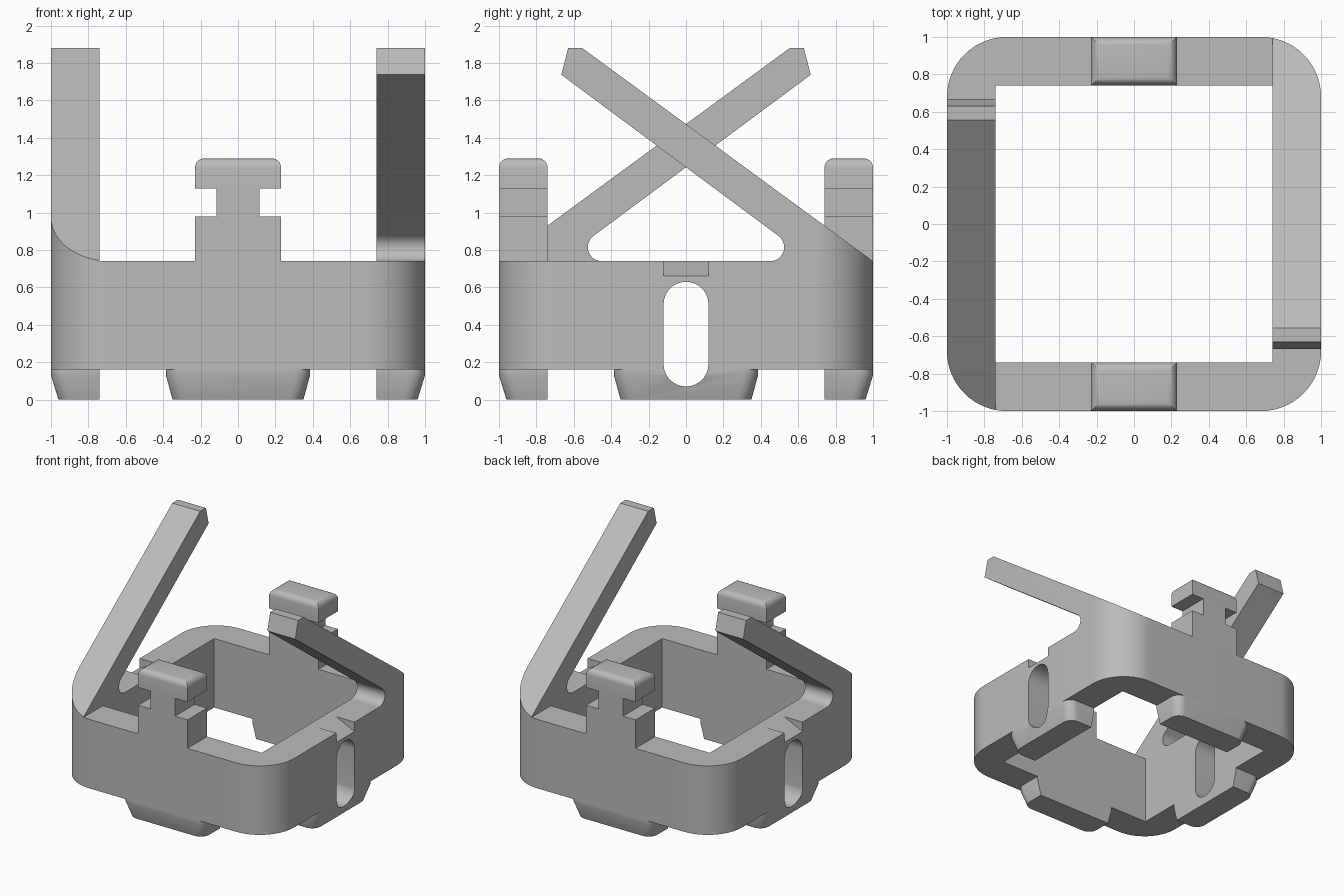
import bpy, bmesh, math
from mathutils import Matrix, Vector

if "Cube" in bpy.data.objects:
    bpy.data.objects.remove(bpy.data.objects["Cube"])

grey = bpy.data.materials.new("plain grey")
grey.use_nodes = True
GREY = (0.5, 0.5, 0.5, 1)
grey.diffuse_color = GREY
grey.node_tree.nodes["Principled BSDF"].inputs["Base Color"].default_value = GREY

INNER, OUTER, RADIUS = 0.74, 1.0, 0.32
BASE, RIM = 0.16, 0.74


def arc(cx, cy, r, start, end, n=10):
    angles = [math.radians(start + (end - start) * i / n) for i in range(n + 1)]
    return [(cx + r * math.cos(a), cy + r * math.sin(a)) for a in angles]


def loft(name, loops):
    """Closed solid through equal-length loops of 3D points."""
    bm = bmesh.new()
    rings = [[bm.verts.new(p) for p in loop] for loop in loops]
    n = len(rings[0])
    for a, b in zip(rings, rings[1:]):
        for i in range(n):
            j = (i + 1) % n
            bm.faces.new((a[i], a[j], b[j], b[i]))
    bm.faces.new(rings[0])
    bm.faces.new(rings[-1])
    bmesh.ops.recalc_face_normals(bm, faces=bm.faces)
    mesh = bpy.data.meshes.new(name)
    bm.to_mesh(mesh)
    bm.free()
    mesh.materials.append(grey)
    obj = bpy.data.objects.new(name, mesh)
    bpy.context.collection.objects.link(obj)
    return obj


def prism(name, outline, axis, lo, hi):
    """Extrude a 2D outline along one axis."""
    def place(p, d):
        q = list(p)
        q.insert("xyz".index(axis), d)
        return q
    return loft(name, [[place(p, d) for p in outline] for d in (lo, hi)])


def boolean(obj, cutter, operation="DIFFERENCE"):
    mod = obj.modifiers.new("cut", "BOOLEAN")
    mod.operation, mod.solver, mod.object = operation, "EXACT", cutter
    bpy.context.view_layer.objects.active = obj
    bpy.ops.object.modifier_apply(modifier=mod.name)


def turn(obj, degrees):
    obj.data.transform(Matrix.Rotation(math.radians(degrees), 4, "Z"))
    return obj


def box_outline(x0, x1, y0, y1):
    return [(x0, y0), (x1, y0), (x1, y1), (x0, y1)]


# Rounded-square outline shared by the frame and the arms
c = OUTER - RADIUS
rounded_square = (arc(c, c, RADIUS, 0, 90, 16) + arc(-c, c, RADIUS, 90, 180, 16)
                  + arc(-c, -c, RADIUS, 180, 270, 16) + arc(c, -c, RADIUS, 270, 360, 16))

# Cutters
opening = prism("opening_cutter", box_outline(-INNER, INNER, -INNER, INNER), "z", -1, 3)
column = prism("column_cutter", rounded_square, "z", -1, 3)
slot = prism("slot_cutter", arc(0, 0.51, 0.12, 0, 180, 14) + arc(0, 0.19, 0.12, 180, 360, 14),
             "x", -2, 2)
ramps = [turn(prism("ramp_cutter", [(0.83, RIM), (1.085, 0.62), (1.085, 0.9), (0.83, 0.9)],
                    "y", -0.12, 0.12), a) for a in (0, 180)]

# Frame: square ring with side slots and sloped rim notches
frame = prism("frame", rounded_square, "z", BASE, RIM)
for cutter in [opening, slot] + ramps:
    boolean(frame, cutter)
parts = [frame]

# Diagonal arms rising from opposite corners
arm_outline = ([(1.0, RIM), (-0.555, 1.88), (-0.63, 1.88), (-0.667, 1.737)]
               + arc(0.45, 0.815, 0.075, 54, -90))
for name, angle in (("left_arm", 0), ("right_arm", 180)):
    arm = turn(prism(name, arm_outline, "x", INNER, OUTER + 0.1), angle)
    boolean(arm, column, "INTERSECT")
    parts.append(arm)

# T-shaped posts with rounded heads
half_post = [(0.23, RIM), (0.23, 0.98), (0.115, 0.98), (0.115, 1.13)]
post_outline = half_post + [(-x, z) for x, z in reversed(half_post)]
for side, angle in (("front", 0), ("back", 180)):
    parts.append(turn(prism(side + "_post", post_outline, "y", -OUTER, -INNER), angle))
    head = prism(side + "_post_head", box_outline(-0.23, 0.23, -OUTER, -INNER), "z", 1.13, 1.29)
    bm = bmesh.new()
    bm.from_mesh(head.data)
    top = [e for e in bm.edges if all(v.co.z > 1.28 for v in e.verts)]
    bmesh.ops.bevel(bm, geom=top, offset=0.05, segments=5, profile=0.5, affect="EDGES")
    bm.to_mesh(head.data)
    bm.free()
    parts.append(turn(head, angle))


# Tapered feet, flush with the inner wall
def foot_loop(half, depth, z, r=0.08):
    pts = ([(half, -INNER)] + arc(half - r, r - depth, r, 0, -90, 8)
           + arc(r - half, r - depth, r, -90, -180, 8) + [(-half, -INNER)])
    return [(x, y, z) for x, y in pts]


for i, side in enumerate(("front", "left", "back", "right")):
    foot = loft(side + "_foot", [foot_loop(0.385, OUTER, BASE), foot_loop(0.385, OUTER, 0.13),
                                 foot_loop(0.35, 0.96, 0)])
    turn(foot, 90 * i)
    if i % 2:
        boolean(foot, slot)
    parts.append(foot)

for cutter in [opening, column, slot] + ramps:
    bpy.data.objects.remove(cutter)

# Smooth the rounded areas, keep edges sharp
bpy.ops.object.select_all(action="DESELECT")
for part in parts:
    part.select_set(True)
bpy.context.view_layer.objects.active = frame
bpy.ops.object.shade_smooth_by_angle(angle=math.radians(25))
